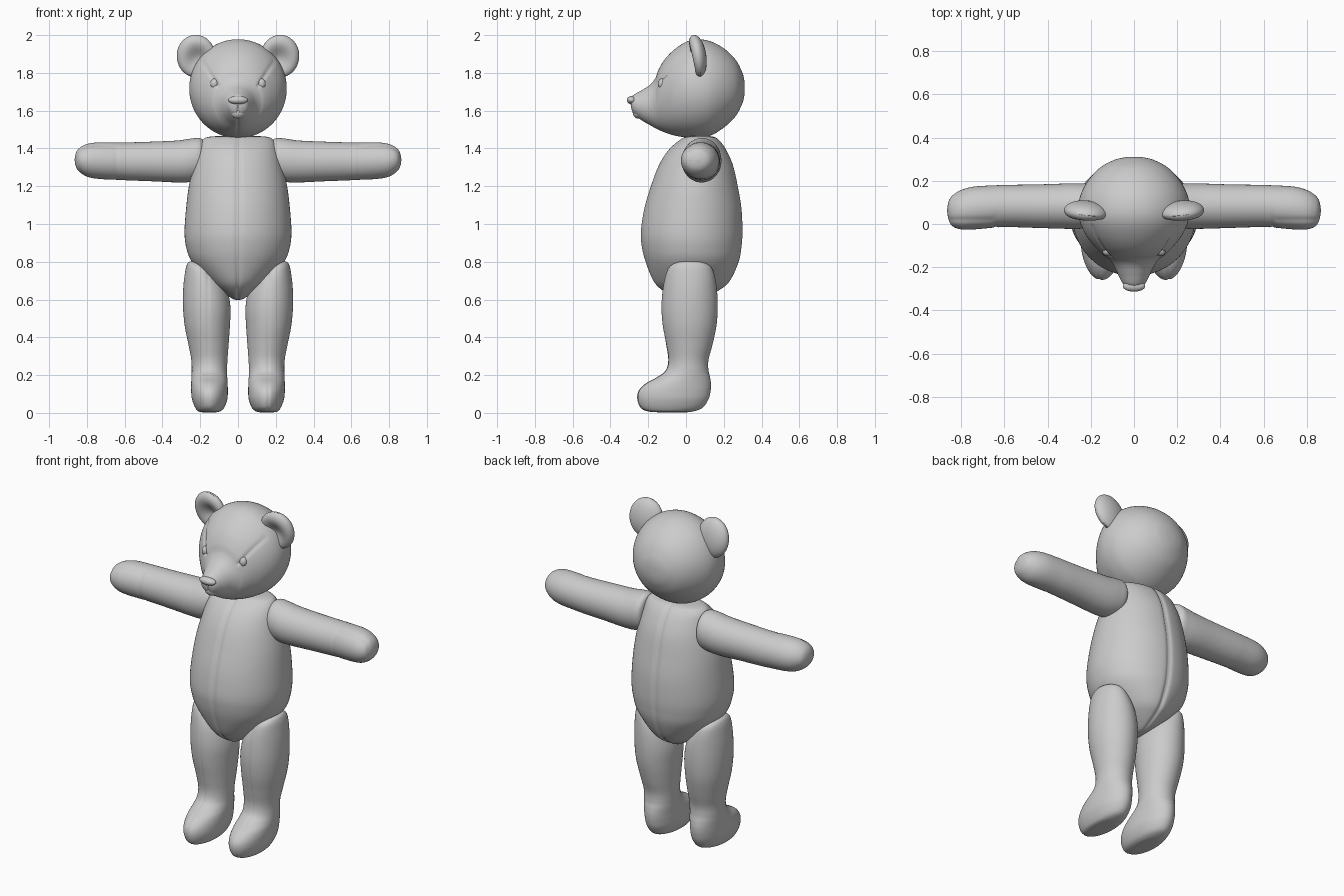
import bpy, bmesh, math
from mathutils import Vector, Matrix
from math import exp, sin, cos, pi


def spline(rows, steps):
    """Catmull-Rom interpolation of section rows."""
    out = []
    for i in range(len(rows) - 1):
        p = [rows[max(0, min(len(rows) - 1, i + k))] for k in (-1, 0, 1, 2)]
        for s in range(steps):
            t = s / steps
            out.append([0.5 * (2 * b + (c - a) * t + (2 * a - 5 * b + 4 * c - d) * t * t
                               + (3 * b - a - 3 * c + d) * t ** 3) for a, b, c, d in zip(*p)])
    return out + [list(rows[-1])]


def finish(name, bm, mirror):
    bmesh.ops.recalc_face_normals(bm, faces=bm.faces)
    me = bpy.data.meshes.new(name)
    bm.to_mesh(me)
    bm.free()
    for p in me.polygons:
        p.use_smooth = True
    ob = bpy.data.objects.new(name, me)
    bpy.context.collection.objects.link(ob)
    if mirror:
        ob.modifiers.new("Mirror", 'MIRROR').use_mirror_merge = False
    return ob


def loft(name, axis, rows, n=64, steps=6, deform=None, mirror=False):
    """Elliptical sections (t, u0, u1, v0, v1) along an axis."""
    order = {'z': (1, 2, 0), 'x': (0, 1, 2), 'y': (1, 0, 2)}[axis]
    bm = bmesh.new()
    rings = []
    for t, u0, u1, v0, v1 in spline(rows, steps):
        ring = []
        for k in range(n):
            a = 2 * pi * k / n
            tuv = (t, (u0 + u1) / 2 + (u1 - u0) / 2 * cos(a), (v0 + v1) / 2 + (v1 - v0) / 2 * sin(a))
            co = Vector([tuv[j] for j in order])
            ring.append(bm.verts.new(deform(co) if deform else co))
        rings.append(ring)
    for a, b in zip(rings, rings[1:]):
        for k in range(n):
            bm.faces.new((a[k], a[(k + 1) % n], b[(k + 1) % n], b[k]))
    bm.faces.new(rings[0])
    bm.faces.new(rings[-1])
    return finish(name, bm, mirror)


def ball(name, centre, size, rot=(0, 0, 0), shape=None, mirror=False):
    bm = bmesh.new()
    bmesh.ops.create_uvsphere(bm, u_segments=48, v_segments=32, radius=1)
    R = Matrix.Rotation(rot[2], 3, 'Z') @ Matrix.Rotation(rot[1], 3, 'Y') @ Matrix.Rotation(rot[0], 3, 'X')
    for v in bm.verts:
        co = shape(v.co.copy()) if shape else v.co
        v.co = R @ Vector([c * s for c, s in zip(co, size)]) + Vector(centre)
    return finish(name, bm, mirror)


# remap so that axis 'z' uses u=x, v=y
def body_seam(co):
    f = exp(-(co.x / 0.011) ** 2)
    co.y -= (0.012 if co.y > 0.03 else -0.012) * f * min(1, abs(co.y - 0.03) / 0.05)
    return co


# Body: pear shape pinched to a ridge underneath
def wz(z, w, y0, y1):
    return (z, -w, w, y0, y1)


loft("body", 'z', [wz(.598, .004, -.02, .05), wz(.605, .03, -.06, .10), wz(.65, .10, -.13, .18),
                   wz(.70, .16, -.175, .235), wz(.80, .245, -.215, .28), wz(.88, .275, -.235, .295),
                   wz(.96, .283, -.24, .30), wz(1.08, .275, -.222, .295), wz(1.2, .26, -.187, .275),
                   wz(1.31, .235, -.145, .25), wz(1.39, .212, -.095, .215), wz(1.44, .19, -.04, .18),
                   wz(1.462, .15, .0, .145), wz(1.468, .01, .065, .08)], n=128, deform=body_seam)


# Head: skull running forward into the muzzle, with brow creases and mouth line
def face(co):
    if co.y < 0:
        a, b = Vector((.19, 1.86)), Vector((.108, 1.735))
        p = Vector((abs(co.x), co.z))
        t = max(0, min(1, (p - a).dot(b - a) / (b - a).length_squared))
        d = (p - a - t * (b - a)).length
        co.y += .010 * exp(-(d / .008) ** 2)
        if co.z < 1.63:
            co.y += .007 * exp(-(co.x / .007) ** 2) * min(1, -co.y / .1)
    return co


loft("head", 'y', [(-.293, -.004, .004, 1.632, 1.642), (-.290, -.03, .03, 1.61, 1.668),
                   (-.275, -.052, .052, 1.58, 1.685), (-.235, -.073, .073, 1.548, 1.708),
                   (-.19, -.095, .095, 1.522, 1.737), (-.162, -.117, .117, 1.506, 1.773),
                   (-.143, -.142, .142, 1.497, 1.822), (-.11, -.176, .176, 1.483, 1.875),
                   (-.06, -.217, .217, 1.468, 1.925), (0, -.247, .247, 1.458, 1.964),
                   (.06, -.258, .258, 1.455, 1.978), (.13, -.249, .249, 1.468, 1.967),
                   (.20, -.213, .213, 1.51, 1.93), (.26, -.158, .158, 1.567, 1.873),
                   (.295, -.095, .095, 1.63, 1.81), (.308, -.045, .045, 1.675, 1.765),
                   (.311, -.003, .003, 1.717, 1.723)], n=128, steps=8, deform=face)

ball("nose", (0, -.287, 1.656), (.052, .026, .022))
ball("chin", (0, -.252, 1.59), (.04, .03, .032))
ball("eye", (.125, -.126, 1.742), (.021, .022, .028), mirror=True)


# Ears: rounded lobes with a scooped front
def scoop(co):
    if co.y < 0:
        r2 = (co.x + .1) ** 2 + (co.z + .12) ** 2
        co.y += 1.05 * exp(-r2 / .38)
    return co


ball("ear", (.222, .055, 1.888), (.103, .052, .114), rot=(.14, 0, .1), shape=scoop, mirror=True)


# Arms: straight sausages with a paw pad seam
def paw(co):
    if co.y < .075:
        co.y += .004 * exp(-((co.x - .64) / .006) ** 2)
    if co.x > .64 and co.y < .08:
        co.z -= .004 * exp(-((co.y - .02) / .01) ** 2) * (1 if co.z > 1.34 else 0)
    return co


loft("arm", 'x', [(.175, .07, .08, 1.34, 1.35), (.18, .02, .15, 1.27, 1.43), (.20, -.012, .182, 1.238, 1.454),
                  (.25, -.022, .187, 1.223, 1.452), (.32, -.022, .187, 1.22, 1.442), (.45, -.018, .183, 1.226, 1.436),
                  (.58, -.014, .181, 1.231, 1.432), (.64, -.016, .179, 1.234, 1.432), (.74, -.025, .173, 1.239, 1.432),
                  (.80, -.025, .157, 1.251, 1.423), (.84, -.01, .132, 1.277, 1.402), (.858, .02, .105, 1.303, 1.377),
                  (.865, .058, .066, 1.337, 1.343)], n=64, deform=paw, mirror=True)


# Legs: thigh, ankle and forward foot in one piece
def leg_seam(co):
    if co.y < 0:
        co.y += .004 * exp(-((co.x - .16) / .006) ** 2) * min(1, -co.y / .05)
    return co


loft("leg", 'z', [(.002, .135, .16, -.08, -.03), (.006, .10, .205, -.19, .03), (.025, .075, .225, -.238, .085),
                  (.07, .057, .243, -.258, .118), (.115, .054, .248, -.252, .13), (.155, .055, .248, -.215, .132),
                  (.19, .057, .246, -.152, .127), (.225, .058, .245, -.108, .119), (.28, .056, .247, -.094, .119),
                  (.36, .05, .262, -.105, .14), (.46, .043, .282, -.123, .161), (.56, .04, .291, -.13, .168),
                  (.66, .06, .290, -.122, .163), (.74, .11, .281, -.104, .148), (.78, .15, .272, -.08, .125),
                  (.80, .19, .258, -.035, .08), (.804, .218, .226, .015, .03)],
     n=96, deform=leg_seam, mirror=True)
